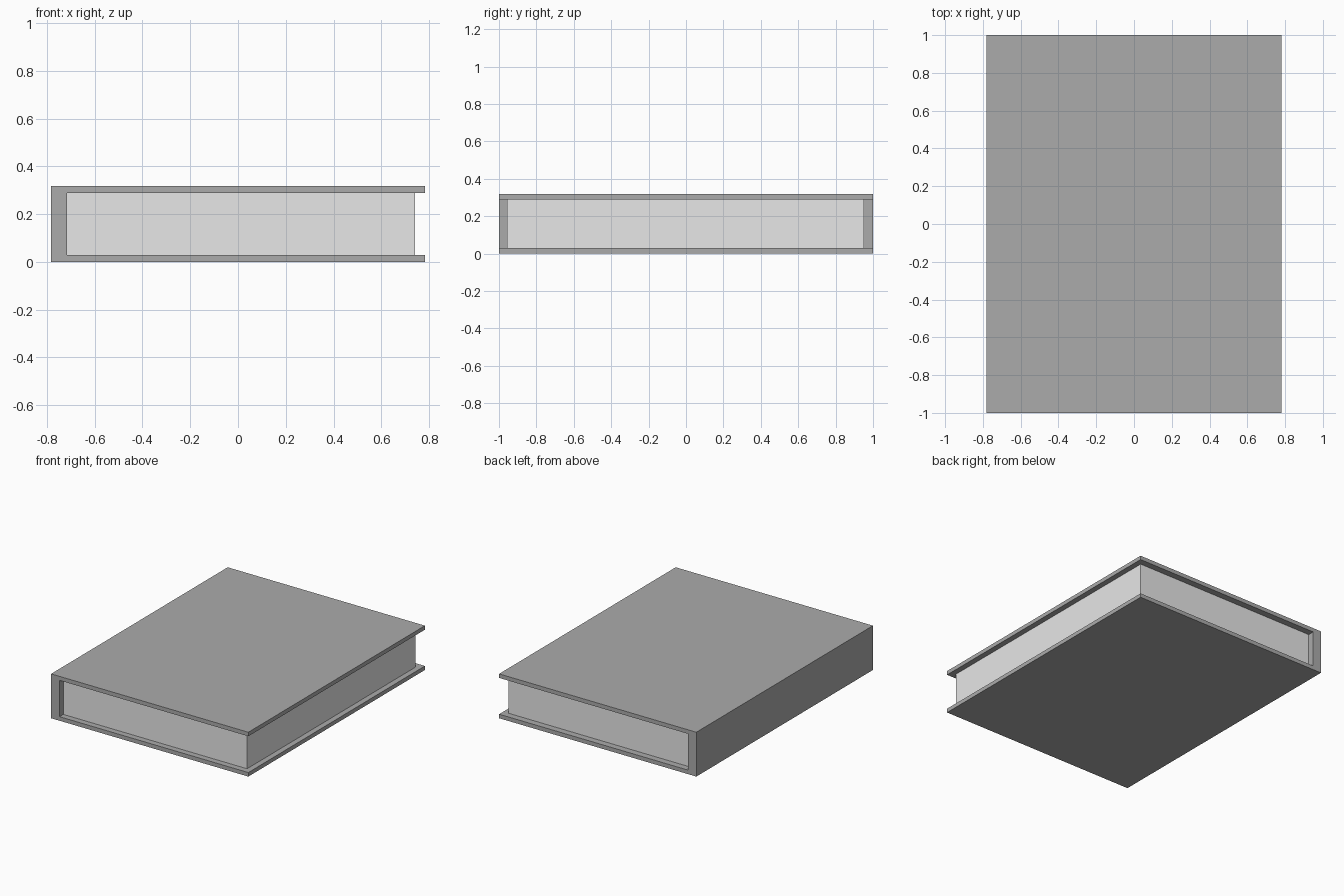
import bpy
import bmesh

cube = bpy.data.objects.get("Cube")
if cube:
    bpy.data.objects.remove(cube, do_unlink=True)


def make_material(name, value):
    mat = bpy.data.materials.new(name)
    mat.use_nodes = True
    colour = (value, value, value, 1)
    mat.diffuse_color = colour
    mat.node_tree.nodes["Principled BSDF"].inputs["Base Color"].default_value = colour
    return mat


def extrude_profile(name, profile, y0, y1, mat):
    """Extrude an (x, z) outline from y0 to y1."""
    bm = bmesh.new()
    face = bm.faces.new([bm.verts.new((x, y0, z)) for x, z in profile])
    result = bmesh.ops.extrude_face_region(bm, geom=[face])
    verts = [v for v in result["geom"] if isinstance(v, bmesh.types.BMVert)]
    bmesh.ops.translate(bm, verts=verts, vec=(0, y1 - y0, 0))
    bmesh.ops.recalc_face_normals(bm, faces=bm.faces)
    mesh = bpy.data.meshes.new(name)
    bm.to_mesh(mesh)
    bm.free()
    mesh.materials.append(mat)
    obj = bpy.data.objects.new(name, mesh)
    bpy.context.collection.objects.link(obj)
    return obj


cover_grey = make_material("cover_grey", 0.41)
page_grey = make_material("page_light_grey", 0.8)

half_width, height, board = 0.782, 0.318, 0.029
spine_inner, page_edge = -0.715, 0.742
low, high = board, height - board

# Hard cover: two boards joined by the spine
extrude_profile("cover", [
    (-half_width, 0), (half_width, 0), (half_width, low), (spine_inner, low),
    (spine_inner, high), (half_width, high), (half_width, height), (-half_width, height),
], -1, 1, cover_grey)

# Page block, set in from the cover edges
extrude_profile("pages", [
    (spine_inner, low), (page_edge, low), (page_edge, high), (spine_inner, high),
], -0.957, 0.953, page_grey)
